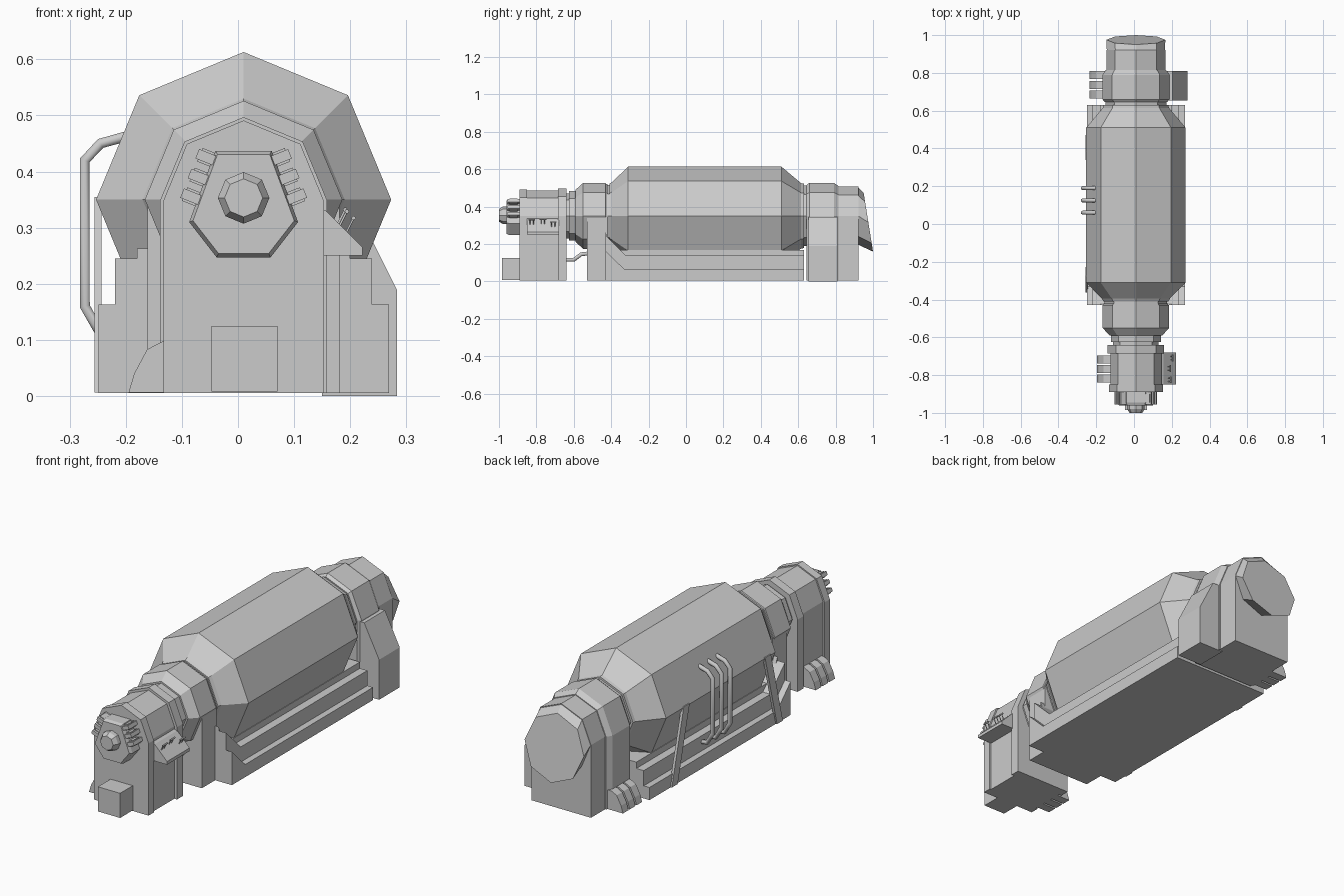
import bpy, bmesh
from math import sin, cos, pi
from mathutils import Vector, Matrix

if "Cube" in bpy.data.objects:
    bpy.data.objects.remove(bpy.data.objects["Cube"])

CX = 0.01  # axis of the machine


def loft(name, rings):
    """Skin a row of matching closed rings and cap both ends."""
    bm = bmesh.new()
    vs = [[bm.verts.new(p) for p in r] for r in rings]
    n = len(rings[0])
    for a, b in zip(vs, vs[1:]):
        for i in range(n):
            bm.faces.new((a[i], a[(i + 1) % n], b[(i + 1) % n], b[i]))
    bm.faces.new(vs[0])
    bm.faces.new(vs[-1])
    bmesh.ops.recalc_face_normals(bm, faces=bm.faces)
    me = bpy.data.meshes.new(name)
    bm.to_mesh(me)
    bm.free()
    ob = bpy.data.objects.new(name, me)
    bpy.context.collection.objects.link(ob)
    return ob


def octagon(y, r, cz=0.35, tilt=0.0):
    a = [i * pi / 4 for i in range(8)]
    return [(CX + r * cos(t), y - tilt * r * sin(t), cz + r * sin(t)) for t in a]


def arch(y, r, cz=0.35, bottom=0.005, foot=None):
    f = foot or r
    top = [(CX + r * cos(i * pi / 4), y, cz + r * sin(i * pi / 4)) for i in range(5)]
    return top + [(CX - f, y, bottom), (CX + f, y, bottom)]


def drum(name, stations):
    return loft(name, [octagon(*s) for s in stations])


def housing(name, stations):
    return loft(name, [arch(*s) for s in stations])


def along_y(name, xz, y0, y1):
    return loft(name, [[(x, y, z) for x, z in xz] for y in (y0, y1)])


def along_x(name, yz, x0, x1):
    return loft(name, [[(x, y, z) for y, z in yz] for x in (x0, x1)])


def box(name, x0, x1, y0, y1, z0, z1):
    return along_y(name, [(x0, z0), (x1, z0), (x1, z1), (x0, z1)], y0, y1)


def pipe(name, pts, r):
    cu = bpy.data.curves.new(name, 'CURVE')
    cu.dimensions = '3D'
    cu.bevel_depth = r
    cu.bevel_resolution = 1
    cu.use_fill_caps = True
    sp = cu.splines.new('POLY')
    sp.points.add(len(pts) - 1)
    for p, c in zip(sp.points, pts):
        p.co = (*c, 1)
    ob = bpy.data.objects.new(name, cu)
    bpy.context.collection.objects.link(ob)
    return ob


# Main drum with tapered ends, collars and necks
drum("main_drum", [(-0.41, 0.172), (-0.395, 0.18), (-0.31, 0.263),
                   (0.51, 0.263), (0.615, 0.175), (0.63, 0.172)])
drum("front_neck", [(-0.66, 0.12), (-0.40, 0.12)])
drum("front_neck_ring", [(-0.625, 0.132), (-0.59, 0.132)])
drum("front_collar", [(-0.59, 0.14), (-0.55, 0.176), (-0.43, 0.176), (-0.425, 0.165), (-0.40, 0.165)])
drum("rear_neck", [(0.60, 0.162), (0.67, 0.162)])
housing("collar_support", [(-0.53, 0.171), (-0.42, 0.171)])

# Stepped cradle under the drum, raised at its front end
for name, half, front, low, run in (("outer_step", 0.259, 0.163, 0.065, 0.10),
                                    ("inner_step", 0.229, 0.245, 0.137, 0.11),
                                    ("cradle_core", 0.190, 0.263, 0.167, 0.04)):
    along_x(name, [(-0.43, 0.005), (-0.43, front), (-0.43 + run, low),
                   (0.63, low), (0.63, 0.005)], CX - half, CX + half)

# Front gear housing with flanges
housing("front_housing", [(-0.87, 0.135), (-0.66, 0.135)])
housing("front_flange", [(-0.89, 0.143, 0.348), (-0.85, 0.143, 0.348)])
housing("inner_flange", [(-0.685, 0.149, 0.348), (-0.64, 0.149, 0.348)])
box("front_foot_box", -0.047, 0.07, -0.985, -0.88, 0.008, 0.125)

# Six-sided end plate, hub and side bolts
plate = [(0.05, 0.437), (0.097, 0.31), (0.048, 0.247)]
outline = [(CX + x, z) for x, z in plate] + [(CX - x, z) for x, z in reversed(plate)]
inset = [(CX + (x - CX) * 0.93, 0.345 + (z - 0.345) * 0.93) for x, z in outline]
loft("end_plate", [[(x, -0.88, z) for x, z in outline],
                   [(x, -0.945, z) for x, z in outline],
                   [(x, -0.96, z) for x, z in inset]])
drum("end_hub", [(-0.95, 0.046, 0.353), (-0.98, 0.046, 0.353), (-1.0, 0.034, 0.353)])
for side in (-1, 1):
    for i in range(3):
        c = Vector((CX + side * (0.066 + 0.0135 * i), 0, 0.425 - 0.035 * i))
        for w, h, y0, y1 in ((0.018, 0.009, -0.955, -0.89), (0.013, 0.013, -0.945, -0.90)):
            rot = Matrix.Rotation(side * 0.38, 2)
            pts = [rot @ Vector(p) for p in ((-w, -h), (w, -h), (w, h), (-w, h))]
            along_y("plate_bolt", [(c.x + p.x, c.z + p.y) for p in pts], y0, y1)

# Control console with levers on the right
along_y("console", [(0.13, 0.345), (0.157, 0.33), (0.222, 0.265), (0.222, 0.25), (0.13, 0.25)],
        -0.85, -0.68)
for y, x in ((-0.825, 0.180), (-0.765, 0.177), (-0.71, 0.192)):
    z = 0.487 - x
    tip = (x + 0.014, z + 0.022)
    for dy in (-0.009, 0.009):
        pipe("lever", [(x, y + dy, z - 0.006), (tip[0], y + dy, tip[1])], 0.0022)
    pipe("lever_grip", [(tip[0], y - 0.018, tip[1]), (tip[0], y + 0.018, tip[1])], 0.004)

# Rounded rib feet on the left, front and rear
foot = [(0.03, 0.097), (0.0, 0.097), (-0.027, 0.083), (-0.05, 0.04), (-0.06, 0.006), (0.03, 0.006)]
for x0, y0 in ((-0.135, -0.84), (-0.175, 0.665)):
    for i in range(3):
        y = y0 + 0.051 * i
        along_y("rib_foot", [(x0 + x, z) for x, z in foot], y, y + 0.042)

# Small feed pipe between front housing and collar support
pipe("feed_pipe", [(0.08, -0.66, 0.115), (0.08, -0.60, 0.115), (0.08, -0.56, 0.145), (0.08, -0.51, 0.15)], 0.012)

# Rear housing, side cabinet and slanted end cap
housing("rear_housing", [(0.645, 0.165), (0.66, 0.177), (0.79, 0.177), (0.815, 0.16)])
housing("rear_block", [(0.80, 0.156), (0.922, 0.156)])
loft("rear_cap", [octagon(0.90, 0.154), octagon(0.92, 0.154),
                  octagon(0.975, 0.156, 0.315, 0.16)])
along_y("side_cabinet", [(0.15, 0.0), (0.283, 0.0), (0.283, 0.19), (0.205, 0.345), (0.15, 0.345)],
        0.655, 0.81)

# Three coolant pipes and two leaning braces on the left
for y in (0.06, 0.125, 0.19):
    pipe("coolant_pipe", [(-0.18, y, 0.468), (-0.245, y, 0.45), (-0.273, y, 0.42),
                          (-0.273, y, 0.16), (-0.245, y, 0.11), (-0.20, y, 0.105)], 0.0105)
for top, bottom in ((0.36, 0.45), (-0.25, -0.34)):
    along_x("brace", [(top - 0.022, 0.355), (top + 0.022, 0.355),
                      (bottom + 0.022, 0.006), (bottom - 0.022, 0.006)], -0.256, -0.243)
